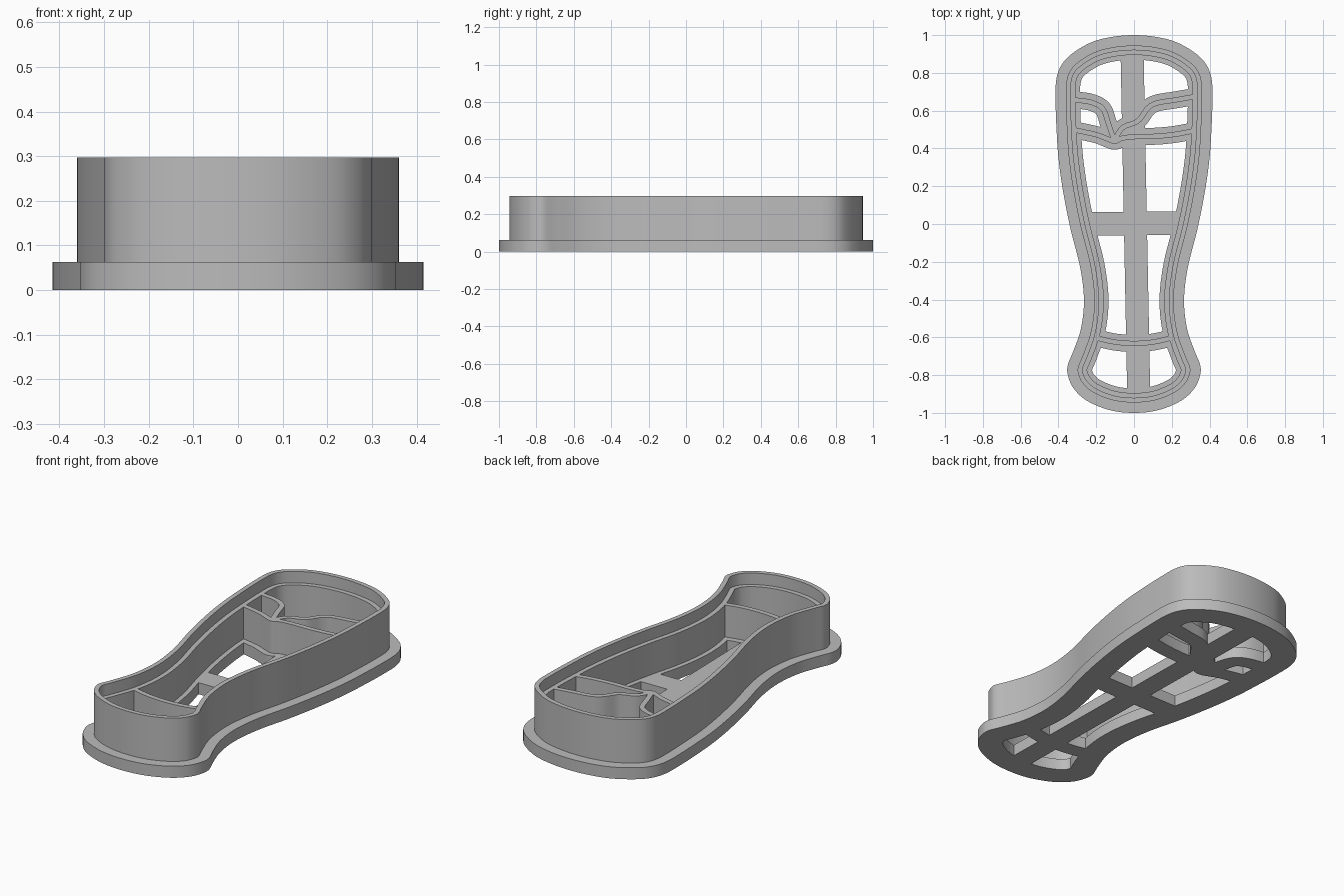
import bpy, bmesh, math
from mathutils import Vector

cube = bpy.data.objects.get("Cube")
if cube:
    bpy.data.objects.remove(cube, do_unlink=True)

BASE_TOP, STAMP_TOP, WALL_TOP = 0.0625, 0.235, 0.297
FLANGE, WALL_OUT, WALL_IN, STAMP_IN = 0.13, 0.055, 0.08, 0.105

grey = bpy.data.materials.new("plain grey")
grey.use_nodes = True
colour = (0.5, 0.5, 0.5, 1)
grey.diffuse_color = colour
grey.node_tree.nodes["Principled BSDF"].inputs["Base Color"].default_value = colour


def smooth(points, closed=False, steps=6):
    """Catmull-Rom curve through the points."""
    pts = [Vector(p) for p in points]
    n = len(pts)
    pick = (lambda i: pts[i % n]) if closed else (lambda i: pts[max(0, min(n - 1, i))])
    out = []
    for i in range(n if closed else n - 1):
        a, b, c, d = (pick(i + k) for k in (-1, 0, 1, 2))
        for s in range(steps):
            t = s / steps
            out.append(b + (c - a) * t / 2 + (a - b * 2.5 + c * 2 - d / 2) * t**2
                       + (b * 1.5 - a / 2 - c * 1.5 + d / 2) * t**3)
    return out if closed else out + [pts[-1]]


def offset(path, dist, closed=False):
    """Shift a path to its right-hand side."""
    n = len(path)
    out = []
    for i, p in enumerate(path):
        before = path[i - 1] if closed or i else p
        after = path[(i + 1) % n] if closed or i < n - 1 else p
        t = (after - before).normalized()
        q = p + Vector((t.y, -t.x)) * dist
        # drop folded points on tight closed corners
        if closed and out and min((q - o).length for o in path) < abs(dist) * 0.97:
            q = out[-1].copy()
        out.append(q)
    return out


def strip(name, left, right, z0, z1, closed=False):
    """Solid band between two matching paths."""
    bm = bmesh.new()
    rows = [[bm.verts.new((p.x, p.y, z)) for p, z in ((a, z0), (b, z0), (b, z1), (a, z1))]
            for a, b in zip(left, right)]
    n = len(rows)
    for i in range(n if closed else n - 1):
        r, s = rows[i], rows[(i + 1) % n]
        for k in range(4):
            m = (k + 1) % 4
            bm.faces.new((r[k], r[m], s[m], s[k]))
    if not closed:
        bm.faces.new(rows[0])
        bm.faces.new(rows[-1])
    bmesh.ops.remove_doubles(bm, verts=bm.verts[:], dist=0.0001)
    bmesh.ops.recalc_face_normals(bm, faces=bm.faces[:])
    mesh = bpy.data.meshes.new(name)
    bm.to_mesh(mesh)
    bm.free()
    mesh.materials.append(grey)
    obj = bpy.data.objects.new(name, mesh)
    bpy.context.collection.objects.link(obj)
    bpy.ops.object.select_all(action="DESELECT")
    obj.select_set(True)
    bpy.context.view_layer.objects.active = obj
    bpy.ops.object.shade_smooth_by_angle(angle=math.radians(30))


def rib(name, path, width, z0, z1):
    strip(name, offset(path, -width / 2), offset(path, width / 2), z0, z1)


# Outer outline: half profile mirrored, clockwise from the top
half = [(0, 1), (.12, .99), (.23, .96), (.33, .9), (.385, .84), (.412, .76), (.415, .64),
        (.41, .5), (.4, .35), (.375, .17), (.335, -.03), (.285, -.23), (.265, -.4),
        (.28, -.55), (.32, -.67), (.35, -.745), (.35, -.8), (.32, -.87), (.25, -.935),
        (.13, -.985), (0, -1)]
outline = smooth(half + [(-x, y) for x, y in half[-2:0:-1]], closed=True)


def ring(name, outer, inner, z0, z1):
    strip(name, offset(outline, outer, True) if outer else outline,
          offset(outline, inner, True), z0, z1, True)


# Base flange, cutting wall and lower inner stamp edge
ring("base_flange", 0, FLANGE, 0, BASE_TOP)
ring("cutting_wall", WALL_OUT, WALL_IN, BASE_TOP, WALL_TOP)
ring("stamp_edge", WALL_IN, STAMP_IN, BASE_TOP, STAMP_TOP)

# Straight support ribs in the base
rib("long_rib", [Vector((-.01, .9)), Vector((.025, -.9))], .122, 0, BASE_TOP)
rib("cross_rib", [Vector((-.26, .0)), Vector((.26, .005))], .125, 0, BASE_TOP)

# Curved stamp lines, each on a wider base rib
stamp_lines = {
    "upper_right_line": [(-.32, .657), (-.23, .645), (-.165, .61), (-.135, .53), (-.105, .44)],
    "upper_left_line": [(-.105, .44), (-.06, .51), (.02, .545), (.07, .61), (.12, .64),
                        (.22, .657), (.325, .675)],
    "middle_line": [(-.325, .5), (-.2, .473), (-.14, .45), (-.1, .438), (-.06, .455),
                    (.02, .463), (.12, .465), (.22, .475), (.325, .495)],
    "bottom_line": [(-.2, -.603), (-.1, -.625), (0, -.632), (.1, -.625), (.2, -.603)],
}
for name, points in stamp_lines.items():
    path = smooth(points)
    rib(name, path, .027, BASE_TOP, STAMP_TOP)
    rib(name + "_base", path, .09, 0, BASE_TOP)
